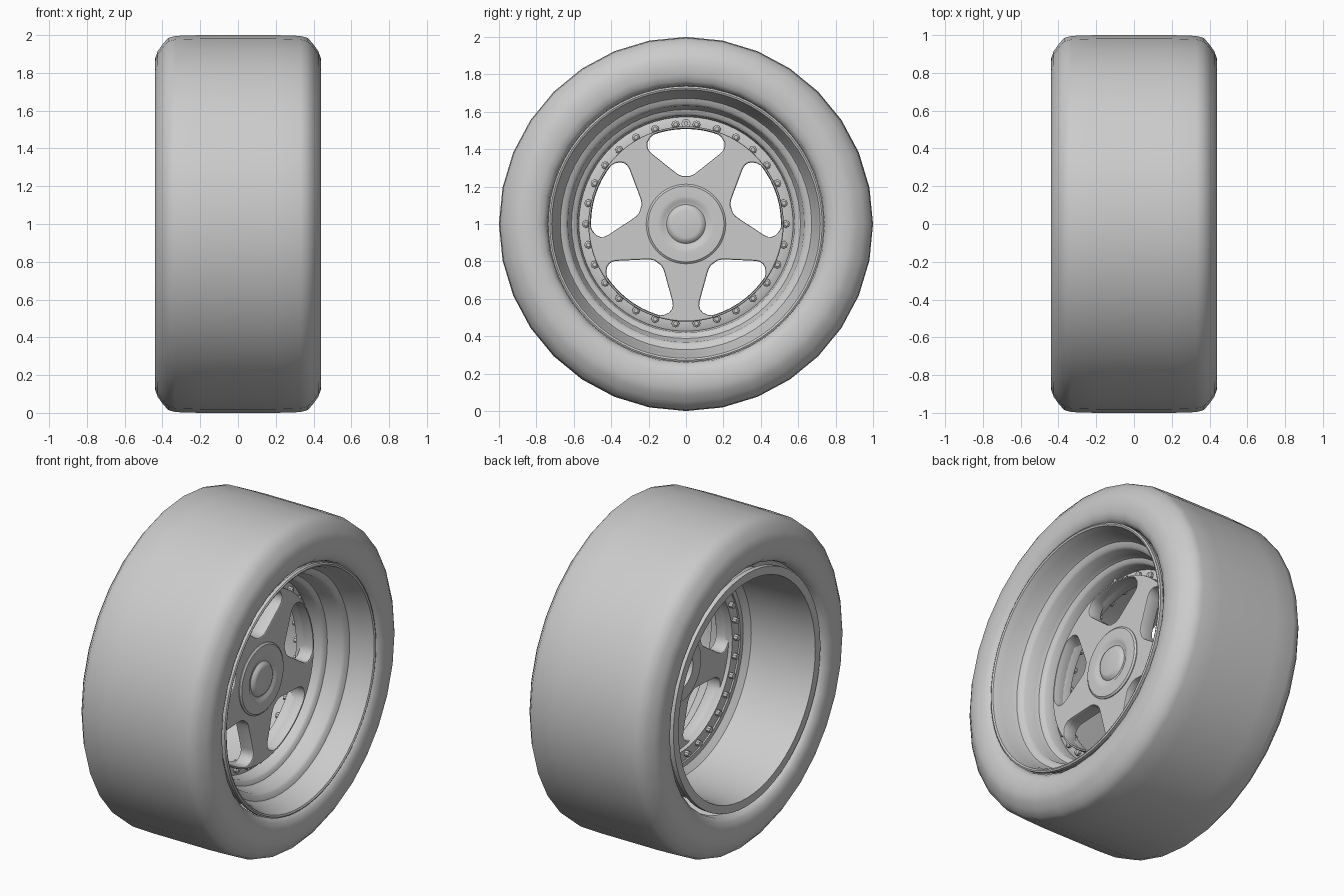
import bpy, bmesh
from math import sin, cos, pi, radians, sqrt
from mathutils import Matrix, Vector

if "Cube" in bpy.data.objects:
    bpy.data.objects.remove(bpy.data.objects["Cube"])

CENTRE = Vector((0, 0, 1))


def finish(obj, angle=35):
    bpy.ops.object.select_all(action='DESELECT')
    obj.select_set(True)
    bpy.context.view_layer.objects.active = obj
    bpy.ops.object.shade_smooth_by_angle(angle=radians(angle))


def mesh_object(name, bm, angle=35):
    bmesh.ops.remove_doubles(bm, verts=bm.verts, dist=1e-5)
    bmesh.ops.recalc_face_normals(bm, faces=bm.faces)
    me = bpy.data.meshes.new(name)
    bm.to_mesh(me)
    bm.free()
    obj = bpy.data.objects.new(name, me)
    bpy.context.collection.objects.link(obj)
    finish(obj, angle)
    return obj


def lathe(name, profile, seg, closed=False, angle=35):
    """Spin (x, radius) points round the wheel axle."""
    bm = bmesh.new()
    rings = []
    for x, r in profile:
        rings.append([bm.verts.new(CENTRE + Vector((x, r * cos(2 * pi * k / seg), r * sin(2 * pi * k / seg))))
                      for k in range(seg)])
    if closed:
        rings.append(rings[0])
    for a, b in zip(rings, rings[1:]):
        for k in range(seg):
            j = (k + 1) % seg
            bm.faces.new((a[k], a[j], b[j], b[k]))
    return mesh_object(name, bm, angle)


# Tyre: half profile mirrored, with the inner carcass wall
half = [(0.0, 1.0), (0.2, 1.0), (0.33, 0.996), (0.37, 0.985), (0.40, 0.95), (0.425, 0.915),
        (0.438, 0.88), (0.44, 0.84), (0.437, 0.80), (0.425, 0.765), (0.40, 0.742), (0.36, 0.737),
        (0.34, 0.76), (0.33, 0.90), (0.0, 0.94)]
tyre = half + [(-x, r) for x, r in half[-2:0:-1]]
lathe("tyre", tyre, 32, closed=True, angle=50)

# Rim barrel: stepped outer dish, seat for the centre, open back
rim = [(0.405, 0.737), (0.425, 0.737), (0.43, 0.728), (0.425, 0.718), (0.38, 0.700), (0.31, 0.682),
       (0.29, 0.672), (0.28, 0.645), (0.265, 0.632), (0.20, 0.622), (0.18, 0.612), (0.172, 0.590),
       (0.16, 0.580), (0.085, 0.572), (0.03, 0.572), (0.03, 0.60), (0.0, 0.635), (-0.10, 0.645),
       (-0.34, 0.655), (-0.415, 0.665), (-0.415, 0.715), (-0.385, 0.715), (-0.375, 0.68),
       (-0.10, 0.665), (0.02, 0.655), (0.15, 0.645), (0.25, 0.66), (0.27, 0.70), (0.38, 0.712)]
lathe("rim_barrel", rim, 64, closed=True)

# Bolt flange behind the spokes
lathe("bolt_flange", [(0.085, 0.508), (0.10, 0.515), (0.10, 0.55), (0.09, 0.576), (0.04, 0.576), (0.04, 0.508)],
      64, closed=True)

# Five-spoke centre: filled outline with rounded windows
cu = bpy.data.curves.new("spoke_centre", 'CURVE')
cu.dimensions = '2D'
cu.fill_mode = 'BOTH'
cu.extrude = 0.037
cu.bevel_depth = 0.008
cu.bevel_resolution = 1
cu.offset = -0.008


def outline(pts):
    s = cu.splines.new('POLY')
    s.points.add(len(pts) - 1)
    for p, (x, y) in zip(s.points, pts):
        p.co = (x, y, 0, 1)
    s.use_cyclic_u = True


outline([(0.522 * cos(2 * pi * k / 80), 0.522 * sin(2 * pi * k / 80)) for k in range(80)])
side = [(0.022, 0.257), (0.045, 0.267), (0.075, 0.290), (0.185, 0.378), (0.20, 0.395), (0.207, 0.415),
        (0.205, 0.437), (0.19, 0.463), (0.175, 0.476)]
arc = [(0.51 * sin(radians(a)), 0.51 * cos(radians(a))) for a in (18, 13, 8, 3)]
right = side + arc
window = right + [(-x, y) for x, y in reversed(right)]
for k in range(5):
    c, s = cos(2 * pi * k / 5), sin(2 * pi * k / 5)
    outline([(x * c - y * s, x * s + y * c) for x, y in window])
centre = bpy.data.objects.new("spoke_centre", cu)
bpy.context.collection.objects.link(centre)
AXLE = Matrix(((0, 0, 1, 0), (1, 0, 0, 0), (0, 1, 0, 0), (0, 0, 0, 1)))
centre.matrix_world = Matrix.Translation((0.11, 0, 1)) @ AXLE
bpy.ops.object.select_all(action='DESELECT')
centre.select_set(True)
bpy.context.view_layer.objects.active = centre
bpy.ops.object.convert(target='MESH')
finish(bpy.context.view_layer.objects.active, 30)

# Hub with dished cap in front and bored boss behind
lathe("hub", [(0.178, 0), (0.178, 0.075), (0.174, 0.09), (0.158, 0.104), (0.16, 0.118), (0.168, 0.13),
              (0.17, 0.15), (0.168, 0.203), (0.16, 0.213), (0.08, 0.213), (0.03, 0.19), (0.03, 0.11),
              (0.07, 0.10), (0.07, 0)], 48)

# Ring of thirty bolts, domed in front and with nuts behind
bm = bmesh.new()
for k in range(30):
    a = 2 * pi * k / 30
    at = CENTRE + Vector((0, 0.535 * cos(a), 0.535 * sin(a)))
    for x, depth, r1, r2 in ((0.106, 0.02, 0.021, 0.021), (0.120, 0.008, 0.021, 0.011), (0.03, 0.03, 0.018, 0.018)):
        bmesh.ops.create_cone(bm, cap_ends=True, segments=8, radius1=r1, radius2=r2, depth=depth,
                              matrix=Matrix.Translation(at + Vector((x, 0, 0))) @ AXLE)
mesh_object("flange_bolts", bm, 30)

# Valve stem at the top of the flange
bm = bmesh.new()
for x, depth, r in ((0.11, 0.06, 0.012), (0.10, 0.02, 0.024)):
    bmesh.ops.create_cone(bm, cap_ends=True, segments=12, radius1=r, radius2=r, depth=depth,
                          matrix=Matrix.Translation(CENTRE + Vector((x, 0, 0.538))) @ AXLE)
mesh_object("valve_stem", bm, 30)
